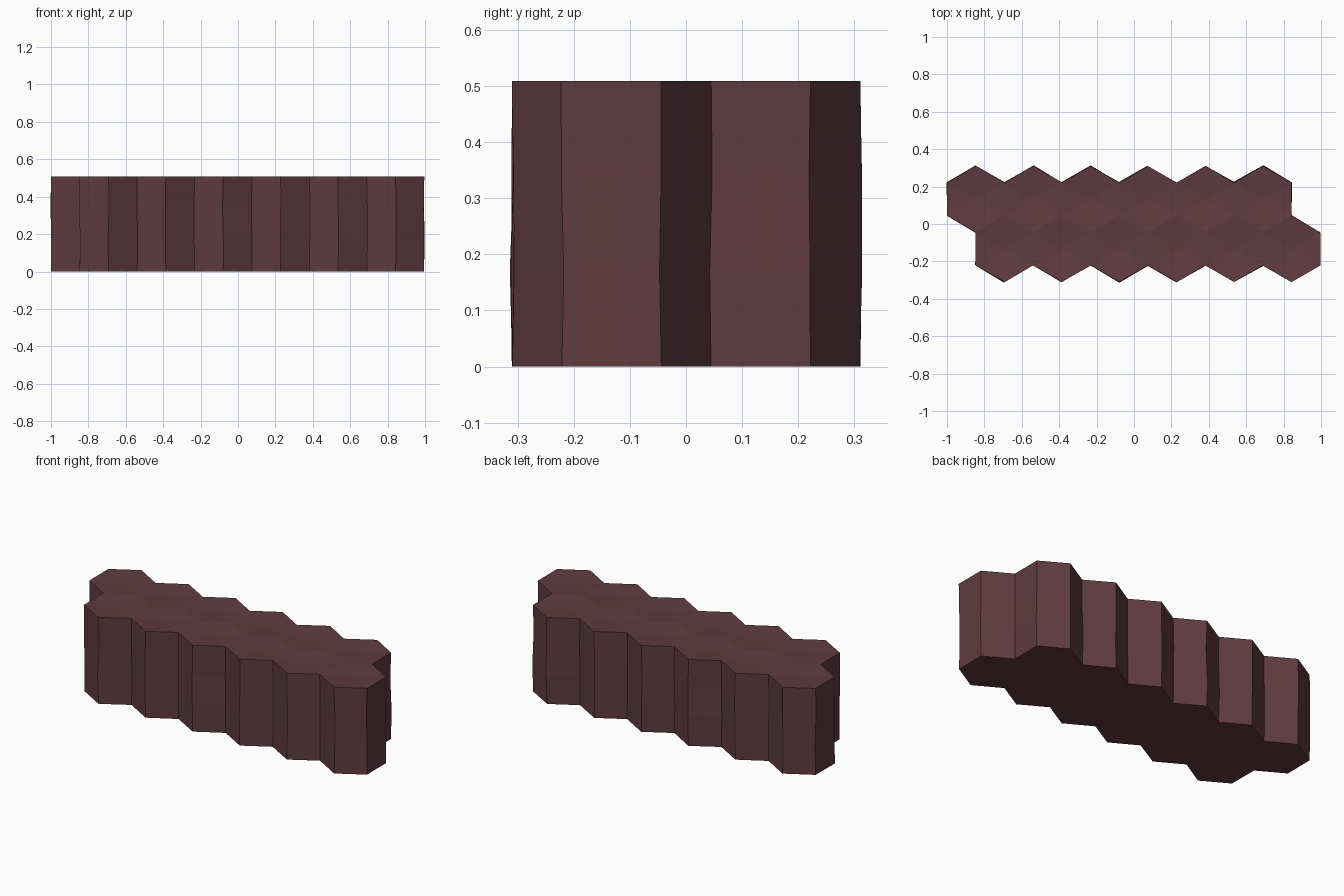
import bpy, bmesh, random
from math import sin, cos, pi

if "Cube" in bpy.data.objects:
    bpy.data.objects.remove(bpy.data.objects["Cube"])

W = 0.307               # column width across flats
R = W / 3 ** 0.5        # column corner radius
LEVELS = (0.0, 0.17, 0.34, 0.509)
DIP = 0.012             # shallow hollow in each column top

random.seed(7)

stone = bpy.data.materials.new("dark_red_stone")
stone.diffuse_color = (0.115, 0.044, 0.053, 1)
stone.use_nodes = True
stone.node_tree.nodes["Principled BSDF"].inputs["Base Color"].default_value = stone.diffuse_color

wobble = {}             # slight offset, shared by neighbouring columns


def corner(x, y, z):
    key = (round(x * 50), round(y * 50), round(z * 50))
    k = 0.004 if 0 < z < 0.5 else 0.001
    if key not in wobble:
        wobble[key] = (random.uniform(-k, k), random.uniform(-k, k))
    dx, dy = wobble[key]
    return (x + dx, y + dy, z)


def column(name, cx, cy):
    bm = bmesh.new()
    rings = []
    for z in LEVELS:
        rings.append([bm.verts.new(corner(cx + R * cos(pi / 6 + i * pi / 3),
                                          cy + R * sin(pi / 6 + i * pi / 3), z))
                      for i in range(6)])
    # Side walls
    for low, high in zip(rings, rings[1:]):
        for i in range(6):
            j = (i + 1) % 6
            bm.faces.new((low[i], low[j], high[j], high[i]))
    # Flat base and dished top
    bm.faces.new(rings[0][::-1])
    mid = bm.verts.new((cx, cy, LEVELS[-1] - DIP))
    for i in range(6):
        bm.faces.new((rings[-1][i], rings[-1][(i + 1) % 6], mid))
    bmesh.ops.recalc_face_normals(bm, faces=bm.faces)
    me = bpy.data.meshes.new(name)
    bm.to_mesh(me)
    bm.free()
    me.materials.append(stone)
    bpy.context.collection.objects.link(bpy.data.objects.new(name, me))


# Two staggered rows of six columns
for row, side, shift in (("back", 1, -0.5), ("front", -1, 0.5)):
    for i in range(6):
        column(f"{row}_column_{i + 1}", (i - 2.5 + shift / 2) * W - 0.002, side * 0.75 * R)
